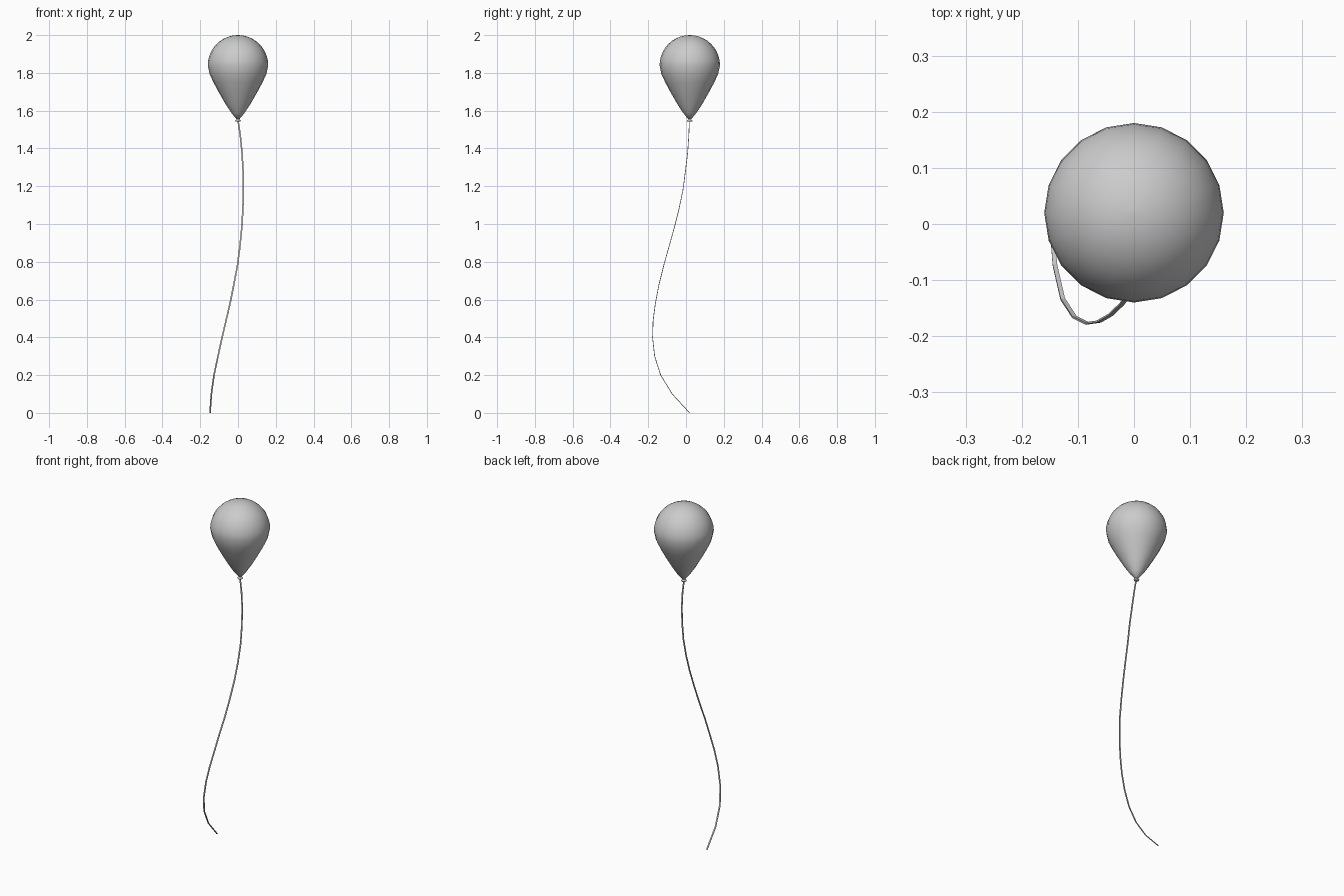
import bpy, bmesh, math

if "Cube" in bpy.data.objects:
    bpy.data.objects.remove(bpy.data.objects["Cube"])

SIDES = 20
CY = 0.02


def finish(name, bm, smooth=True):
    bmesh.ops.remove_doubles(bm, verts=bm.verts, dist=1e-5)
    bmesh.ops.recalc_face_normals(bm, faces=bm.faces)
    for f in bm.faces:
        f.smooth = smooth
    mesh = bpy.data.meshes.new(name)
    bm.to_mesh(mesh)
    bm.free()
    obj = bpy.data.objects.new(name, mesh)
    bpy.context.collection.objects.link(obj)
    return obj


def skin(bm, rings):
    n = len(rings[0])
    for a, b in zip(rings, rings[1:]):
        for i in range(n):
            j = (i + 1) % n
            bm.faces.new((a[i], a[j], b[j], b[i]))
    bm.faces.new(rings[0])
    bm.faces.new(rings[-1])


def lathe(name, profile, sides):
    bm = bmesh.new()
    rings = [[bm.verts.new((r * math.cos(2 * math.pi * i / sides),
                            CY + r * math.sin(2 * math.pi * i / sides), z))
              for i in range(sides)] for r, z in profile]
    skin(bm, rings)
    return finish(name, bm)


# Balloon: tapered lower body under a hemispherical crown
profile = [(0.006, 1.553), (0.035, 1.588), (0.066, 1.635), (0.106, 1.705),
           (0.130, 1.75), (0.150, 1.793)]
for k in range(10):
    a = math.radians(9 * k)
    profile.append((0.16 * math.cos(a), 1.84 + 0.16 * math.sin(a)))
profile.append((0.0005, 2.0))
lathe("balloon", profile, SIDES)

# Knot: small flared lip under the neck
lathe("knot", [(0.006, 1.543), (0.014, 1.543), (0.015, 1.548), (0.006, 1.556)], 10)

# String: thin flat ribbon following (x, y, z) points
path = [(0, 0.018, 1.55), (0.012, 0.015, 1.47), (0.021, 0.009, 1.38),
        (0.027, -0.003, 1.28), (0.028, -0.016, 1.18), (0.026, -0.037, 1.08),
        (0.020, -0.062, 0.98), (0.010, -0.09, 0.88), (-0.003, -0.118, 0.78),
        (-0.022, -0.143, 0.68), (-0.042, -0.162, 0.58), (-0.063, -0.174, 0.49),
        (-0.084, -0.177, 0.40), (-0.106, -0.166, 0.30), (-0.127, -0.134, 0.20),
        (-0.141, -0.073, 0.10), (-0.148, 0.018, 0.001)]
W, T = 0.004, 0.0018
bm = bmesh.new()
rings = []
for i, (x, y, z) in enumerate(path):
    p, q = path[max(i - 1, 0)], path[min(i + 1, len(path) - 1)]
    dy, dz = q[1] - p[1], q[2] - p[2]
    length = math.hypot(dy, dz)
    ny, nz = -dz / length * T, dy / length * T
    rings.append([bm.verts.new((x + s * W, y + t * ny, z + t * nz))
                  for s, t in ((-1, -1), (1, -1), (1, 1), (-1, 1))])
skin(bm, rings)
finish("string", bm, smooth=False)
